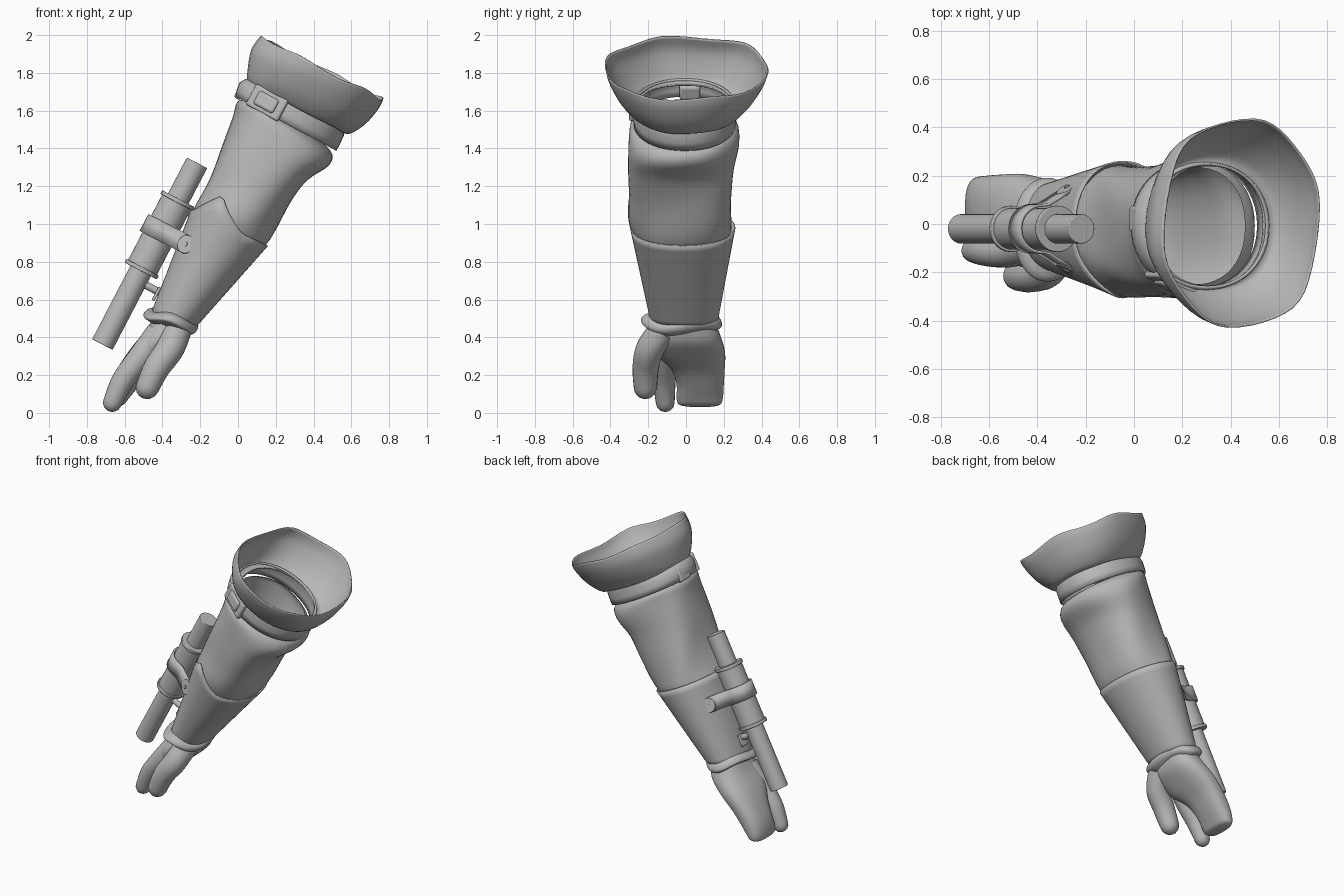
import bpy, bmesh, math
from mathutils import Vector, Matrix

if "Cube" in bpy.data.objects:
    bpy.data.objects.remove(bpy.data.objects["Cube"])

GREY = bpy.data.materials.new("plain grey")
GREY.diffuse_color = (0.48, 0.48, 0.48, 1)
GREY.use_nodes = True
GREY.node_tree.nodes["Principled BSDF"].inputs["Base Color"].default_value = GREY.diffuse_color


def finish(name, bm, thick=0, bevel=0, angle=50):
    bmesh.ops.recalc_face_normals(bm, faces=bm.faces)
    me = bpy.data.meshes.new(name)
    bm.to_mesh(me)
    bm.free()
    me.materials.append(GREY)
    ob = bpy.data.objects.new(name, me)
    bpy.context.collection.objects.link(ob)
    if thick:
        m = ob.modifiers.new("thickness", 'SOLIDIFY')
        m.thickness, m.offset = thick, 0
    if bevel:
        m = ob.modifiers.new("rounding", 'BEVEL')
        m.width, m.segments = bevel, 3
    bpy.ops.object.select_all(action='DESELECT')
    bpy.context.view_layer.objects.active = ob
    ob.select_set(True)
    bpy.ops.object.shade_smooth_by_angle(angle=math.radians(angle))
    return ob


def spline(rows, steps):
    """Catmull-Rom interpolation of equal-length tuples."""
    out = []
    for i in range(len(rows) - 1):
        p0, p1, p2, p3 = rows[max(i - 1, 0)], rows[i], rows[i + 1], rows[min(i + 2, len(rows) - 1)]
        for s in range(steps):
            t = s / steps
            out.append([0.5 * (2 * b + (c - a) * t + (2 * a - 5 * b + 4 * c - d) * t * t
                               + (3 * b - a - 3 * c + d) * t ** 3)
                        for a, b, c, d in zip(p0, p1, p2, p3)])
    return out + [list(rows[-1])]


def skin(rings, cap=False):
    bm = bmesh.new()
    vs = [[bm.verts.new(p) for p in r] for r in rings]
    n = len(vs[0])
    for a, b in zip(vs, vs[1:]):
        for i in range(n):
            bm.faces.new((a[i], a[(i + 1) % n], b[(i + 1) % n], b[i]))
    if cap:
        bm.faces.new(vs[0])
        bm.faces.new(vs[-1])
    return bm


def loft(name, rows, steps=4, power=1.0, warp=None, cap=False, thick=0, seg=48, angle=50):
    """Rows are left x, z, right x, z, front y, back y of each cross-section."""
    rings = []
    rows = spline(rows, steps)
    for k, (lx, lz, rx, rz, y0, y1) in enumerate(rows):
        ring = []
        for i in range(seg):
            a = 2 * math.pi * i / seg
            c, s = (math.copysign(abs(f) ** power, f) for f in (math.cos(a), math.sin(a)))
            p = Vector(((lx + rx) / 2 + c * (rx - lx) / 2, (y0 + y1) / 2 + s * (y1 - y0) / 2,
                        (lz + rz) / 2 + c * (rz - lz) / 2))
            ring.append(p + Vector(warp(a, k / (len(rows) - 1))) if warp else p)
        rings.append(ring)
    return finish(name, skin(rings, cap), thick, angle=angle)


def finger(name, pts):
    """Round-tipped tube through x, y, z, radius points."""
    a, b = Vector(pts[-2][:3]), Vector(pts[-1][:3])
    d, r = (b - a).normalized(), pts[-1][3]
    rows = spline(pts, 5)
    for t in (25, 50, 70, 85):
        t = math.radians(t)
        rows.append([*(b + d * r * math.sin(t)), r * math.cos(t)])
    rings = []
    for i, row in enumerate(rows):
        lo, hi = rows[max(i - 1, 0)], rows[min(i + 1, len(rows) - 1)]
        t = (Vector(hi[:3]) - Vector(lo[:3])).normalized()
        u = t.cross(Vector((0, 1, 0))).normalized()
        v = t.cross(u)
        rings.append([Vector(row[:3]) + row[3] * (u * math.cos(q) + v * math.sin(q))
                      for q in (j * math.tau / 20 for j in range(20))])
    finish(name, skin(rings, True), angle=80)


def rod(name, a, b, r, bevel=0):
    a, b = Vector(a), Vector(b)
    bm = bmesh.new()
    rot = (b - a).to_track_quat('Z', 'Y').to_matrix().to_4x4()
    bmesh.ops.create_cone(bm, cap_ends=True, segments=32, radius1=r, radius2=r, depth=(b - a).length,
                          matrix=Matrix.Translation((a + b) / 2) @ rot)
    finish(name, bm, bevel=bevel, angle=35)


def block(name, pos, size, axes, bevel):
    bm = bmesh.new()
    m = Matrix(axes).transposed().to_4x4()
    bmesh.ops.create_cube(bm, size=1, matrix=Matrix.Translation(pos) @ m @ Matrix.Diagonal((*size, 1)))
    finish(name, bm, bevel=bevel, angle=40)


# flared cuff at the top, folded in at its neck
def ripple(a, t):
    w = t * 0.008
    return (w * math.sin(5 * a), w * math.cos(5 * a), w * math.sin(6 * a))


loft("flared_cuff", [(0.09, 1.735, 0.535, 1.51, -0.255, 0.24),
                     (0.055, 1.755, 0.585, 1.48, -0.285, 0.28),
                     (0.055, 1.82, 0.67, 1.53, -0.35, 0.35),
                     (0.075, 1.92, 0.74, 1.61, -0.405, 0.41),
                     (0.125, 1.99, 0.765, 1.66, -0.425, 0.432)],
     power=0.9, warp=ripple, thick=0.007)

# strap band with buckle and keeper
loft("strap_band", [(0.06, 1.765, 0.55, 1.515, -0.262, 0.247),
                    (0.012, 1.745, 0.555, 1.47, -0.272, 0.256),
                    (-0.008, 1.675, 0.515, 1.39, -0.272, 0.26)], steps=2, power=0.95, thick=0.012)
slope, up = Vector((0.88, 0, -0.475)), Vector((0.475, 0, 0.88))
tilt = Matrix.Rotation(math.radians(25), 3, up)
face = min((tilt @ Vector((0, -1, 0)), tilt.inverted() @ Vector((0, -1, 0))), key=lambda v: v.x)
along = up.cross(face).normalized()
spot = Vector((0.155, -0.248, 1.642))
block("buckle_frame", spot, (0.21, 0.125, 0.03), (along, up, face), 0.012)
block("buckle_plate", spot + face * 0.012, (0.13, 0.08, 0.032), (along, up, face), 0.015)
block("strap_keeper", (0.013, 0.02, 1.698), (0.04, 0.11, 0.08), (slope, (0, 1, 0), up), 0.014)


# puffy cloth sleeve
def folds(a, t):
    w = 0.009 * math.sin(math.pi * t)
    return (w * math.sin(3 * a + 9 * t), w * math.sin(4 * a + 7 * t), w * math.cos(3 * a))


loft("sleeve", [(0.04, 1.66, 0.46, 1.42, -0.25, 0.235),
                (0.00, 1.65, 0.495, 1.365, -0.295, 0.27),
                (-0.025, 1.57, 0.475, 1.30, -0.31, 0.275),
                (-0.10, 1.39, 0.375, 1.225, -0.305, 0.25),
                (-0.165, 1.23, 0.285, 1.105, -0.295, 0.245),
                (-0.215, 1.12, 0.20, 0.965, -0.298, 0.245),
                (-0.245, 1.05, 0.147, 0.89, -0.285, 0.24),
                (-0.26, 0.98, 0.08, 0.82, -0.24, 0.2)],
     power=0.9, warp=folds)


# rigid forearm guard with a pointed front edge
def point(a, t):
    w = max(0, 1 - abs(a - math.radians(243)) / 0.8) ** 1.3 * max(0, 1 - t * 3)
    return (0.06 * w, -0.03 * w, 0.125 * w)


loft("forearm_guard", [(-0.245, 1.075, 0.155, 0.885, -0.292, 0.258),
                       (-0.46, 0.52, -0.23, 0.45, -0.185, 0.165)],
     steps=9, power=0.92, warp=point, thick=0.007)

# wavy wrist cuff
loft("wrist_cuff", [(-0.455, 0.55, -0.225, 0.485, -0.185, 0.17),
                    (-0.485, 0.54, -0.21, 0.46, -0.225, 0.185),
                    (-0.50, 0.515, -0.225, 0.43, -0.237, 0.19),
                    (-0.465, 0.49, -0.265, 0.415, -0.19, 0.16)],
     power=0.95, warp=lambda a, t: (0, 0, 0.012 * math.sin(3 * a)), cap=True)

# hand: palm with closed fingers, then index finger and thumb
loft("palm_and_fingers", [(-0.45, 0.50, -0.25, 0.44, -0.16, 0.155),
                          (-0.495, 0.43, -0.28, 0.37, -0.19, 0.185),
                          (-0.565, 0.345, -0.37, 0.29, -0.165, 0.207),
                          (-0.63, 0.25, -0.46, 0.215, -0.08, 0.205),
                          (-0.68, 0.16, -0.525, 0.14, -0.05, 0.20),
                          (-0.70, 0.08, -0.575, 0.08, -0.05, 0.195),
                          (-0.69, 0.04, -0.605, 0.045, -0.035, 0.18),
                          (-0.66, 0.03, -0.64, 0.035, 0.03, 0.12)],
     power=0.8, cap=True, angle=80)
finger("index_finger", [(-0.42, -0.09, 0.42, 0.07), (-0.52, -0.115, 0.29, 0.065),
                        (-0.61, -0.115, 0.17, 0.06), (-0.665, -0.11, 0.055, 0.05)])
finger("thumb", [(-0.32, -0.12, 0.44, 0.075), (-0.36, -0.19, 0.34, 0.075),
                 (-0.43, -0.213, 0.24, 0.07), (-0.48, -0.215, 0.135, 0.062)])

# tube mounted along the forearm, with a thick jacket and collars
low, high = Vector((-0.718, -0.02, 0.362)), Vector((-0.217, -0.02, 1.324))
axis = (high - low).normalized()
at = lambda d: low + axis * d
rod("tube", low, high, 0.061, 0.004)
rod("tube_jacket", at(0.45), at(0.86), 0.086)
for d in (0.45, 0.86):
    rod("tube_collar", at(d - 0.011), at(d + 0.011), 0.096, 0.004)

# clamp strap round the tube, ending in round pivots on the guard
inward = Vector((axis.z, 0, -axis.x))
side = Vector((0, 1, 0))
path = [(0.15, -0.165), (0.09, -0.13), (0.035, -0.1)]
path += [(-0.097 * math.sin(q), -0.097 * math.cos(q)) for q in (math.pi * i / 14 for i in range(15))]
path += [(d, -y) for d, y in path[2::-1]]
mid = at(0.675)
bm = bmesh.new()
edge = [[bm.verts.new(mid + inward * d + side * y + axis * h) for d, y in path] for h in (-0.05, 0.05)]
for i in range(len(path) - 1):
    bm.faces.new((edge[0][i], edge[0][i + 1], edge[1][i + 1], edge[1][i]))
finish("clamp_strap", bm, thick=0.012)
for s in (-1, 1):
    c = mid + inward * 0.15 + side * s * 0.165
    n = (side * s - inward * 0.6).normalized()
    rod("clamp_pivot", c - n * 0.012, c + n * 0.01, 0.05, 0.004)
    rod("clamp_rivet", c, c + n * 0.015, 0.012)

# short posts joining tube and guard
for d in (0.385, 0.83):
    rod("mount_post", at(d), at(d) + inward * 0.15, 0.02)
block("mount_foot", at(0.37) + inward * 0.13, (0.016, 0.06, 0.08), (inward, side, axis), 0.005)
